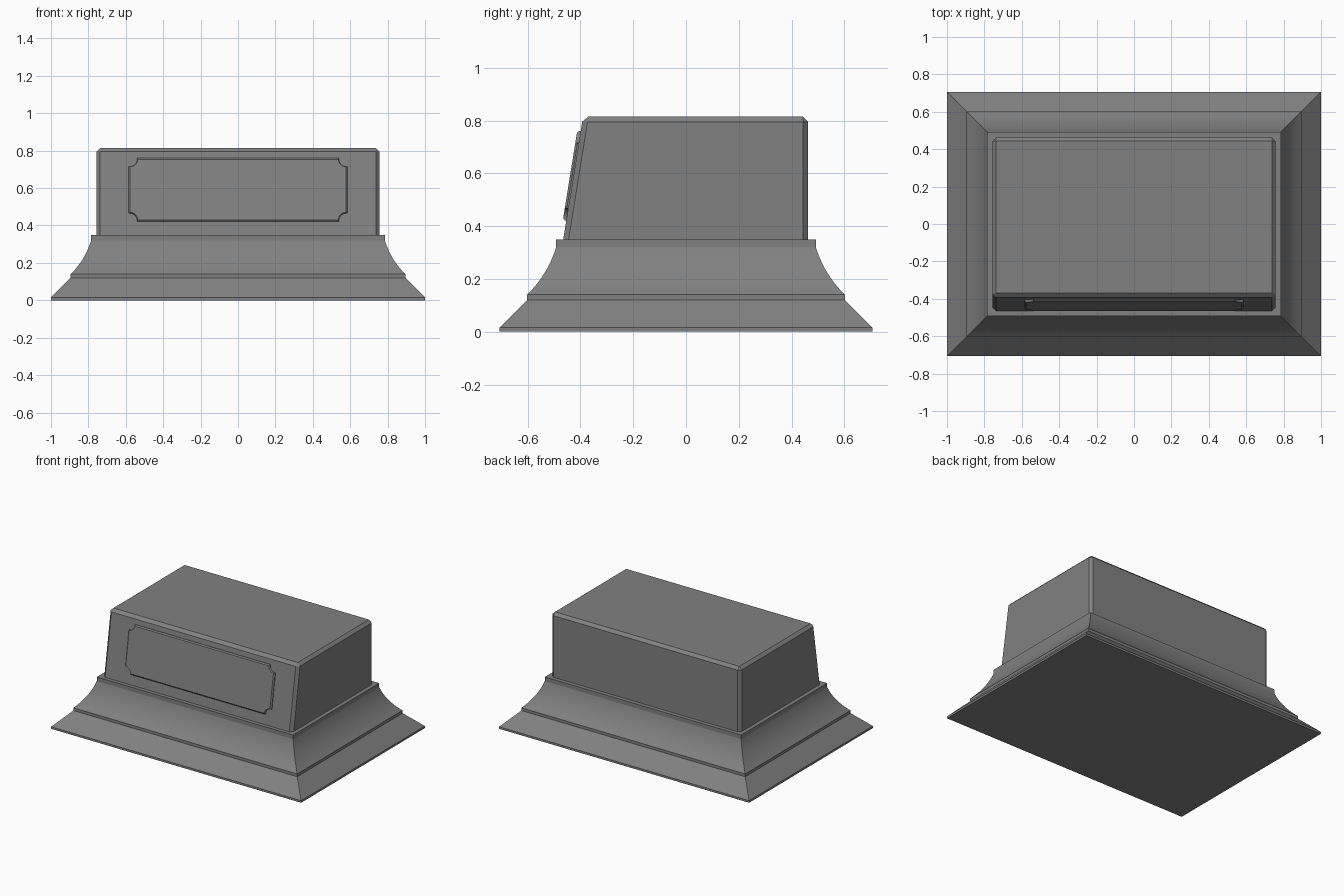
import bpy, bmesh, math
from mathutils import Vector

if "Cube" in bpy.data.objects:
    bpy.data.objects.remove(bpy.data.objects["Cube"])

stone = bpy.data.materials.new("grey_stone")
stone.diffuse_color = (0.22, 0.22, 0.22, 1)
stone.use_nodes = True
stone.node_tree.nodes["Principled BSDF"].inputs["Base Color"].default_value = stone.diffuse_color


def finish(name, bm):
    bmesh.ops.recalc_face_normals(bm, faces=bm.faces)
    mesh = bpy.data.meshes.new(name)
    bm.to_mesh(mesh)
    bm.free()
    mesh.materials.append(stone)
    obj = bpy.data.objects.new(name, mesh)
    bpy.context.collection.objects.link(obj)
    bpy.ops.object.select_all(action='DESELECT')
    obj.select_set(True)
    bpy.context.view_layer.objects.active = obj
    bpy.ops.object.shade_smooth_by_angle(angle=math.radians(12))
    return obj


def loft(bm, rings):
    """Skin a stack of closed rings and cap both ends."""
    rows = [[bm.verts.new(p) for p in ring] for ring in rings]
    for a, b in zip(rows, rows[1:]):
        for i in range(len(a)):
            j = (i + 1) % len(a)
            bm.faces.new((a[i], a[j], b[j], b[i]))
    bm.faces.new(rows[0][::-1])
    bm.faces.new(rows[-1])


# Moulded base: half-width and height profile with a concave cove
profile = [(1.0, 0), (1.0, 0.015), (0.895, 0.12), (0.895, 0.14)]
a0, a1, steps = math.radians(44), math.radians(73), 10
radius = 0.18 / (math.cos(a0) - math.cos(a1))
arc_w = radius * (math.sin(a1) - math.sin(a0))
for i in range(1, steps + 1):
    a = a0 + (a1 - a0) * i / steps
    profile.append((0.895 - 0.11 * radius * (math.sin(a) - math.sin(a0)) / arc_w,
                    0.14 + radius * (math.cos(a0) - math.cos(a))))
profile.append((0.785, 0.35))
bm = bmesh.new()
loft(bm, [[(sx * w, sy * (w - 0.293), z)
           for sx, sy in ((-1, -1), (1, -1), (1, 1), (-1, 1))]
          for w, z in profile])
finish("moulded_base", bm)

# Upper block with a sloping front and chamfered edges
bm = bmesh.new()
loft(bm, [[(-0.757, front, z), (0.757, front, z), (0.757, 0.463, z), (-0.757, 0.463, z)]
          for front, z in ((-0.465, 0.35), (-0.39, 0.815))])
edges = [e for e in bm.edges if max(v.co.z for v in e.verts) > 0.5]
bmesh.ops.bevel(bm, geom=edges, offset=0.02, segments=1, affect='EDGES')
finish("upper_block", bm)

# Raised plaque with scooped corners, lying on the sloping front
up = Vector((0, 0.075, 0.465)).normalized()
out = Vector((0, -up.z, up.y))
centre = Vector((0, -0.465 + 0.075 * 0.24 / 0.465, 0.59))


def plaque_ring(inset, depth):
    w, h = 0.585 - inset, 0.172 - inset
    r = 0.04 + inset * 0.4
    cx, ch = 0.579, 0.166
    quarter = [(w, ch - r)]
    quarter += [(cx - r * math.sin(t), ch - r * math.cos(t))
                for t in (math.pi / 2 * k / 6 for k in range(7))]
    quarter += [(cx - r, h)]
    # Keep the scoop within the inset outline
    quarter = [(min(x, w), min(y, h)) for x, y in quarter]
    points = list(quarter)
    points += [(-x, y) for x, y in reversed(quarter)]
    points += [(-x, -y) for x, y in quarter]
    points += [(x, -y) for x, y in reversed(quarter)]
    return [centre + Vector((x, 0, 0)) + up * y + out * depth for x, y in points]


bm = bmesh.new()
loft(bm, [plaque_ring(0, -0.004), plaque_ring(0, 0.005), plaque_ring(0.008, 0.013)])
bmesh.ops.remove_doubles(bm, verts=bm.verts, dist=0.0002)
finish("front_plaque", bm)
